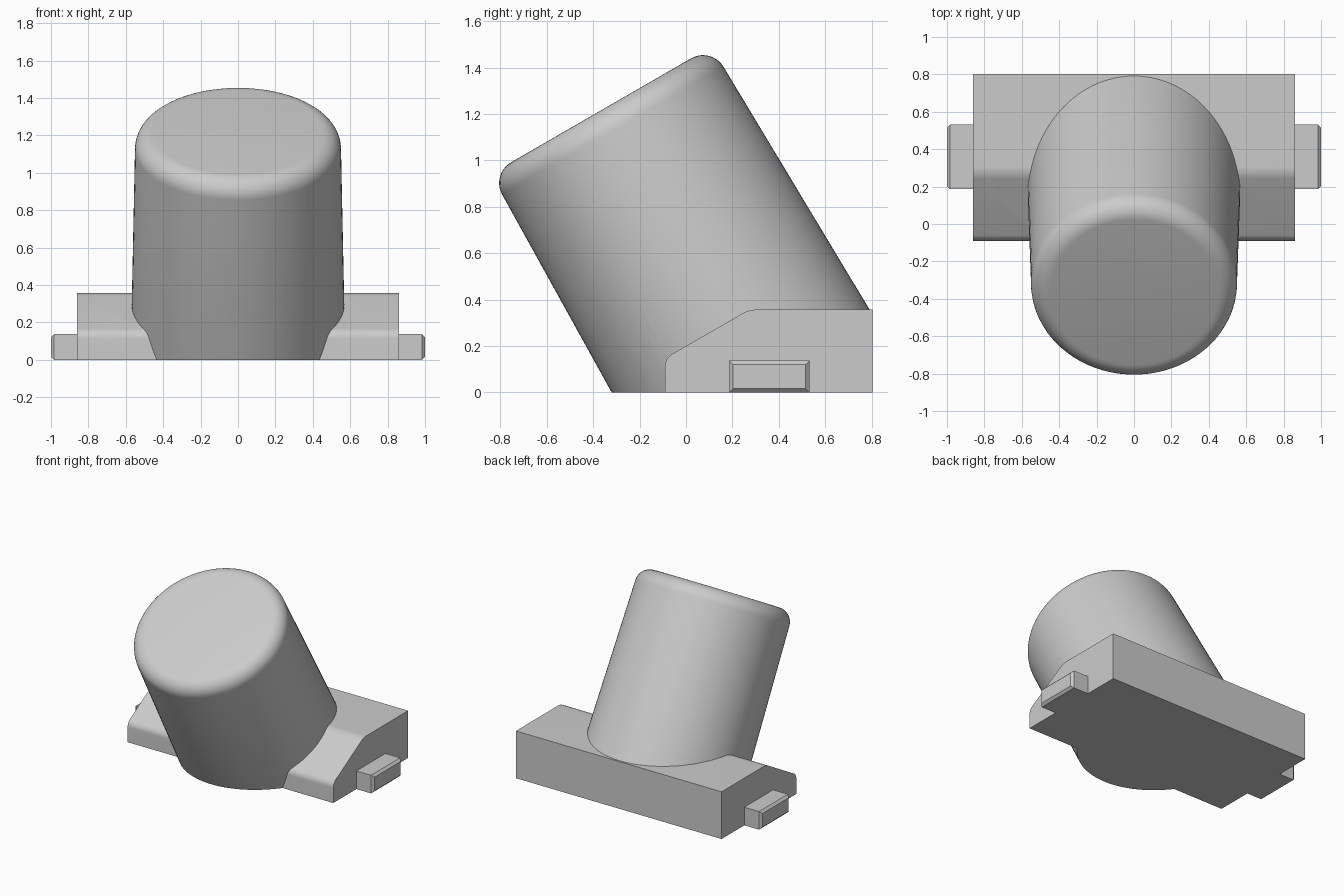
import bpy, bmesh, math
from mathutils import Matrix, Vector

if "Cube" in bpy.data.objects:
    bpy.data.objects.remove(bpy.data.objects["Cube"])

grey = bpy.data.materials.new("plain grey")
grey.diffuse_color = (0.6, 0.6, 0.6, 1)
grey.use_nodes = True
grey.node_tree.nodes["Principled BSDF"].inputs["Base Color"].default_value = grey.diffuse_color


def make(name, bm):
    bmesh.ops.recalc_face_normals(bm, faces=bm.faces)
    me = bpy.data.meshes.new(name)
    bm.to_mesh(me)
    bm.free()
    me.materials.append(grey)
    ob = bpy.data.objects.new(name, me)
    bpy.context.collection.objects.link(ob)
    return ob


def activate(ob):
    bpy.ops.object.select_all(action='DESELECT')
    ob.select_set(True)
    bpy.context.view_layer.objects.active = ob


def boolean(ob, other, operation):
    activate(ob)
    mod = ob.modifiers.new("cut", 'BOOLEAN')
    mod.object, mod.operation, mod.solver = other, operation, 'EXACT'
    bpy.ops.object.modifier_apply(modifier=mod.name)
    bpy.data.objects.remove(other)


def box(lo, hi):
    bm = bmesh.new()
    lo, hi = Vector(lo), Vector(hi)
    bmesh.ops.create_cube(bm, size=1, matrix=Matrix.Translation((lo + hi) / 2)
                          @ Matrix.Diagonal((*(hi - lo), 1)))
    return bm


def fillet(corner, a, b, radius, steps=8):
    """Arc points rounding the corner between the directions towards a and b."""
    c = Vector(corner)
    u, v = (Vector(a) - c).normalized(), (Vector(b) - c).normalized()
    half = u.angle(v) / 2
    to_centre = (u + v).normalized() * radius / math.sin(half)
    t = radius / math.tan(half)
    s, e = u * t - to_centre, v * t - to_centre
    sweep = math.pi - 2 * half
    return [c + to_centre + (s * math.sin((1 - i / steps) * sweep)
                             + e * math.sin(i / steps * sweep)) / math.sin(sweep)
            for i in range(steps + 1)]


# Tapered barrel with a rounded rim, leaning 30 degrees forward
SEG = 96
profile = [Vector((0.582, -0.6))]
profile += fillet((0.549, 1.236), (0.582, -0.6), (0, 1.236), 0.103, 10)
bm = bmesh.new()
rings = [[bm.verts.new((p.x * math.cos(2 * math.pi * i / SEG),
                        p.x * math.sin(2 * math.pi * i / SEG), p.y))
          for i in range(SEG)] for p in profile]
for r0, r1 in zip(rings, rings[1:]):
    for i in range(SEG):
        j = (i + 1) % SEG
        bm.faces.new((r0[i], r0[j], r1[j], r1[i]))
bm.faces.new(rings[0])
bm.faces.new(rings[-1])
bm.transform(Matrix.Translation((0, 0.252, 0.1455)) @ Matrix.Rotation(math.radians(30), 4, 'X'))
barrel = make("barrel", bm)

# Wedge-fronted base, oversized below and behind until trimmed
low, high = (-0.09, 0.148), (0.272, 0.357)
outline = [Vector((-0.09, -0.4)), *fillet(low, (-0.09, -0.4), high, 0.06),
           *fillet(high, low, (1.3, 0.357), 0.13), Vector((1.3, 0.357)), Vector((1.3, -0.4))]
bm = bmesh.new()
face = bm.faces.new([bm.verts.new((-0.86, p.x, p.y)) for p in outline])
ext = bmesh.ops.extrude_face_region(bm, geom=[face])
bmesh.ops.translate(bm, vec=(1.72, 0, 0),
                    verts=[v for v in ext["geom"] if isinstance(v, bmesh.types.BMVert)])
# Close the start cap if the extrusion consumed it
bmesh.ops.holes_fill(bm, edges=[e for e in bm.edges if e.is_boundary], sides=0)
body = make("base_and_barrel", bm)

# Merge both and trim flush with the ground and the back
boolean(body, barrel, 'UNION')
boolean(body, make("trim", box((-1.5, -1.5, 0), (1.5, 0.803, 2))), 'INTERSECT')
activate(body)
bpy.ops.object.shade_smooth_by_angle(angle=math.radians(20))

# Side tabs with chamfered ends
for side, label in ((1, "right"), (-1, "left")):
    x0, x1 = sorted((side * 0.86, side * 1.0))
    bm = box((x0, 0.186, 0), (x1, 0.532, 0.137))
    inner = [f for f in bm.faces if f.normal.x * side < -0.9]
    bmesh.ops.delete(bm, geom=inner, context='FACES')
    rim = [e for e in bm.edges if all(abs(v.co.x) > 0.99 for v in e.verts)]
    bmesh.ops.bevel(bm, geom=rim, offset=0.017, segments=1, affect='EDGES')
    make(label + "_tab", bm)
